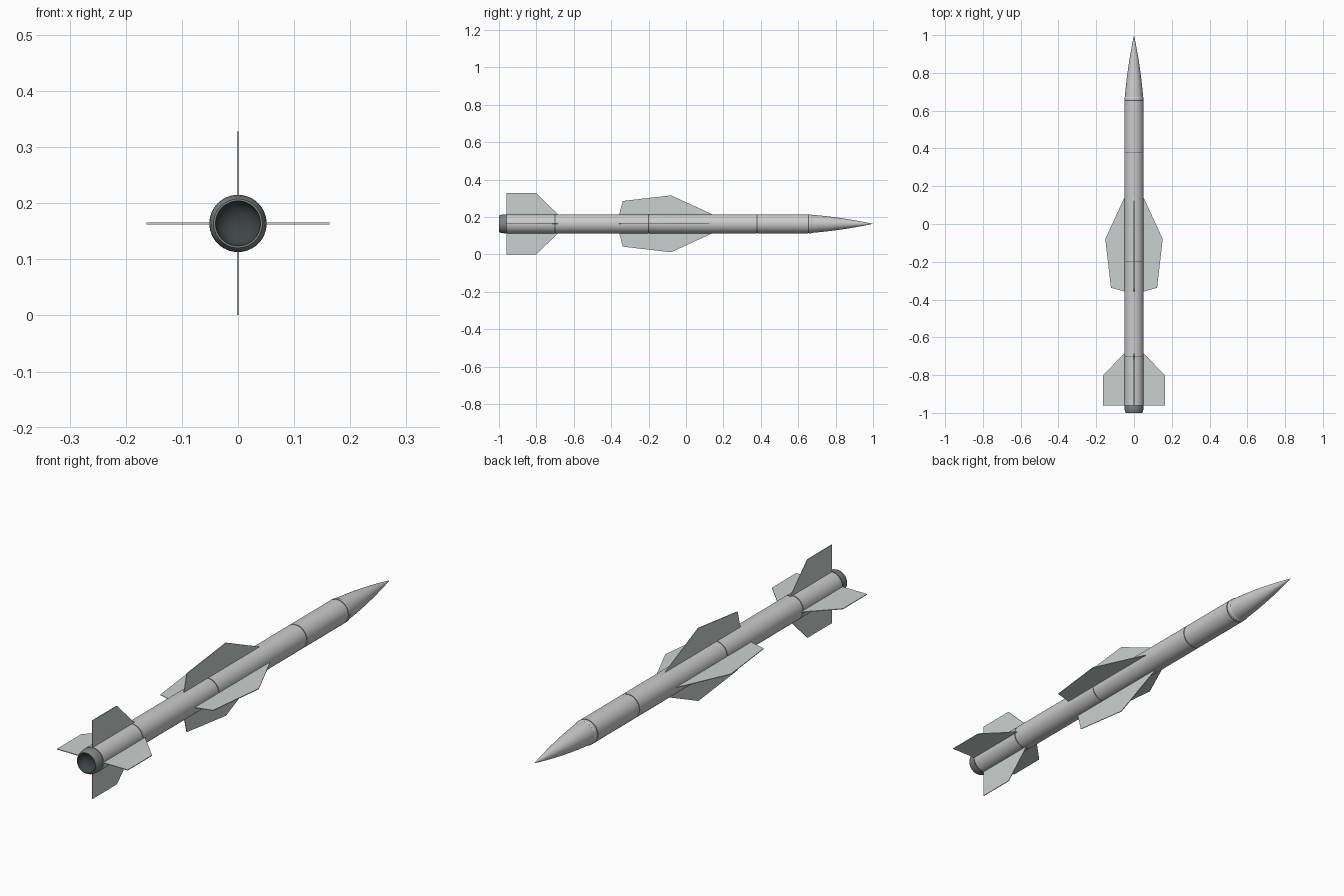
import bpy, bmesh, math
from mathutils import Matrix

if "Cube" in bpy.data.objects:
    bpy.data.objects.remove(bpy.data.objects["Cube"])

AXIS_Z = 0.164
R = 0.051


def material(name, rgb):
    m = bpy.data.materials.new(name)
    m.diffuse_color = (*rgb, 1)
    m.use_nodes = True
    m.node_tree.nodes["Principled BSDF"].inputs["Base Color"].default_value = m.diffuse_color
    return m


dark = material("dark_metal", (0.05, 0.06, 0.06))
seam = material("seam_dark", (0.12, 0.12, 0.12))
pale = material("fin_grey", (0.6, 0.64, 0.63))


def finish(bm, name, mat=None, smooth=True):
    bmesh.ops.recalc_face_normals(bm, faces=bm.faces)
    me = bpy.data.meshes.new(name)
    bm.to_mesh(me)
    bm.free()
    ob = bpy.data.objects.new(name, me)
    bpy.context.collection.objects.link(ob)
    if mat:
        me.materials.append(mat)
    if smooth:
        bpy.ops.object.select_all(action='DESELECT')
        ob.select_set(True)
        bpy.context.view_layer.objects.active = ob
        bpy.ops.object.shade_smooth_by_angle(angle=math.radians(30))
    return ob


def lathe(name, profile, mat=None, steps=48):
    """Spin (y, radius) points around the long axis."""
    bm = bmesh.new()
    vs = [bm.verts.new((r, y, AXIS_Z)) for y, r in profile]
    es = [bm.edges.new(p) for p in zip(vs, vs[1:])]
    bmesh.ops.spin(bm, geom=vs + es, cent=(0, 0, AXIS_Z), axis=(0, 1, 0),
                   angle=math.tau, steps=steps)
    bmesh.ops.remove_doubles(bm, verts=bm.verts, dist=1e-5)
    return finish(bm, name, mat)


def fin_set(name, outline, thick=0.003):
    """Four plates from one (radius, y) outline."""
    for i in range(4):
        bm = bmesh.new()
        f = bm.faces.new([bm.verts.new((r, y, -thick / 2)) for r, y in outline])
        ext = bmesh.ops.extrude_face_region(bm, geom=[f])["geom"]
        bmesh.ops.translate(bm, vec=(0, 0, thick),
                            verts=[v for v in ext if isinstance(v, bmesh.types.BMVert)])
        bm.transform(Matrix.Translation((0, 0, AXIS_Z)) @ Matrix.Rotation(i * math.pi / 2, 4, 'Y'))
        finish(bm, f"{name}_{i + 1}", pale, smooth=False)


# Body tube sections with narrow recessed seams between them
joints = [-0.96, -0.70, -0.20, 0.38, 0.655]
gap = 0.0025
for i, (a, b) in enumerate(zip(joints, joints[1:])):
    lathe(f"body_section_{i + 1}",
          [(a + gap, 0), (a + gap, R), (b - gap, R), (b - gap, 0)])
for i, y in enumerate(joints):
    lathe(f"seam_ring_{i + 1}",
          [(y - gap, 0), (y - gap, R - 0.002), (y + gap, R - 0.002), (y + gap, 0)], seam)

# Collar and pointed ogive nose
lathe("nose_collar", [(0.6575, 0), (0.6575, R), (0.668, R), (0.672, 0.0485), (0.672, 0)])
N = 20
nose = [(0.67, 0)]
for k in range(N + 1):
    t = k / N
    nose.append((0.67 + 0.33 * t, 0.0485 * (1 - 0.55 * t - 0.45 * t * t)))
lathe("nose_cone", nose)

# Tail ring with a shallow dished exhaust
lathe("tail_ring", [(-0.9625, 0.04), (-0.9625, R), (-0.975, R - 0.0005), (-0.99, 0.048),
                    (-1.0, 0.0435), (-1.0, 0.04), (-0.9625, 0.04)],
      material("tail_grey", (0.22, 0.23, 0.23)))
lathe("exhaust_dish", [(-1.0 + 0.03 * math.cos(k * math.pi / 16), 0.0402 * math.sin(k * math.pi / 16))
                       for k in range(9)], dark)

# Tail fins and mid-body wings
fin_set("tail_fin", [(0.04, -0.96), (0.1635, -0.96), (0.1635, -0.80), (0.051, -0.685), (0.04, -0.675)])
fin_set("mid_wing", [(0.04, -0.36), (0.051, -0.357), (0.122, -0.338), (0.152, -0.08),
                     (0.051, 0.14), (0.04, 0.155)])
